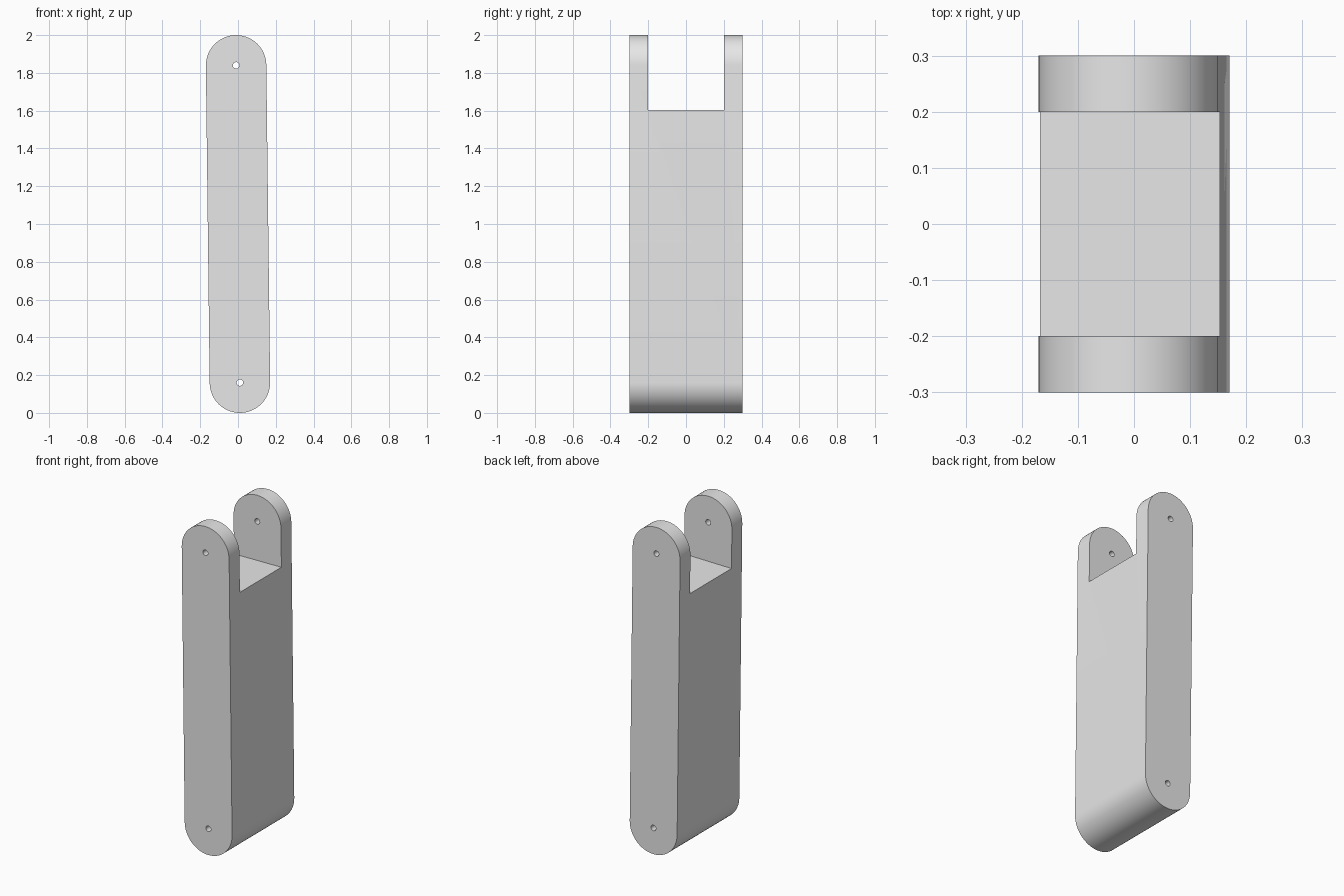
import bpy, bmesh, math
from mathutils import Matrix

cube = bpy.data.objects.get("Cube")
if cube:
    bpy.data.objects.remove(cube, do_unlink=True)

RADIUS, HALF_SPAN, HALF_DEPTH = 0.16, 0.84, 0.3
HOLE_RADIUS, SLOT_HALF, SLOT_FLOOR = 0.017, 0.2, 0.602
ARC_STEPS = 32

gray = bpy.data.materials.new("light_gray")
gray.use_nodes = True
gray.diffuse_color = (0.8, 0.8, 0.8, 1)
gray.node_tree.nodes["Principled BSDF"].inputs["Base Color"].default_value = gray.diffuse_color


def prism(name, outline, half_depth):
    """Extrude an x-z outline along y."""
    bm = bmesh.new()
    face = bm.faces.new([bm.verts.new((x, -half_depth, z)) for x, z in outline])
    ext = bmesh.ops.extrude_face_region(bm, geom=[face])
    verts = [v for v in ext["geom"] if isinstance(v, bmesh.types.BMVert)]
    bmesh.ops.translate(bm, verts=verts, vec=(0, 2 * half_depth, 0))
    bmesh.ops.recalc_face_normals(bm, faces=bm.faces)
    mesh = bpy.data.meshes.new(name)
    bm.to_mesh(mesh)
    bm.free()
    mesh.materials.append(gray)
    obj = bpy.data.objects.new(name, mesh)
    bpy.context.collection.objects.link(obj)
    return obj


def arc(cz, radius, start, sweep, steps):
    angles = [start + sweep * i / steps for i in range(steps + 1)]
    return [(radius * math.cos(a), cz + radius * math.sin(a)) for a in angles]


# Link body: a long bar with round ends
link = prism("link_arm",
             arc(HALF_SPAN, RADIUS, 0, math.pi, ARC_STEPS)
             + arc(-HALF_SPAN, RADIUS, math.pi, math.pi, ARC_STEPS), HALF_DEPTH)

# Fork slot and pin holes
cutters = [prism("slot_cutter", [(-1, SLOT_FLOOR), (1, SLOT_FLOOR), (1, 2), (-1, 2)], SLOT_HALF)]
for cz in (-HALF_SPAN, HALF_SPAN):
    cutters.append(prism("pin_hole_cutter", arc(cz, HOLE_RADIUS, 0, math.tau, ARC_STEPS)[:-1], 1))

bpy.context.view_layer.objects.active = link
link.select_set(True)
for cutter in cutters:
    cutter.hide_render = True
    mod = link.modifiers.new("cut", "BOOLEAN")
    mod.operation = "DIFFERENCE"
    mod.solver = "EXACT"
    mod.object = cutter
    bpy.ops.object.modifier_apply(modifier=mod.name)
    bpy.data.objects.remove(cutter, do_unlink=True)

# Slight lean, then stand on the ground
lean = Matrix.Rotation(-math.asin(0.01 / HALF_SPAN), 4, "Y")
link.data.transform(Matrix.Translation((0, 0, 1)) @ lean)
bpy.ops.object.shade_smooth_by_angle(angle=math.radians(30))
